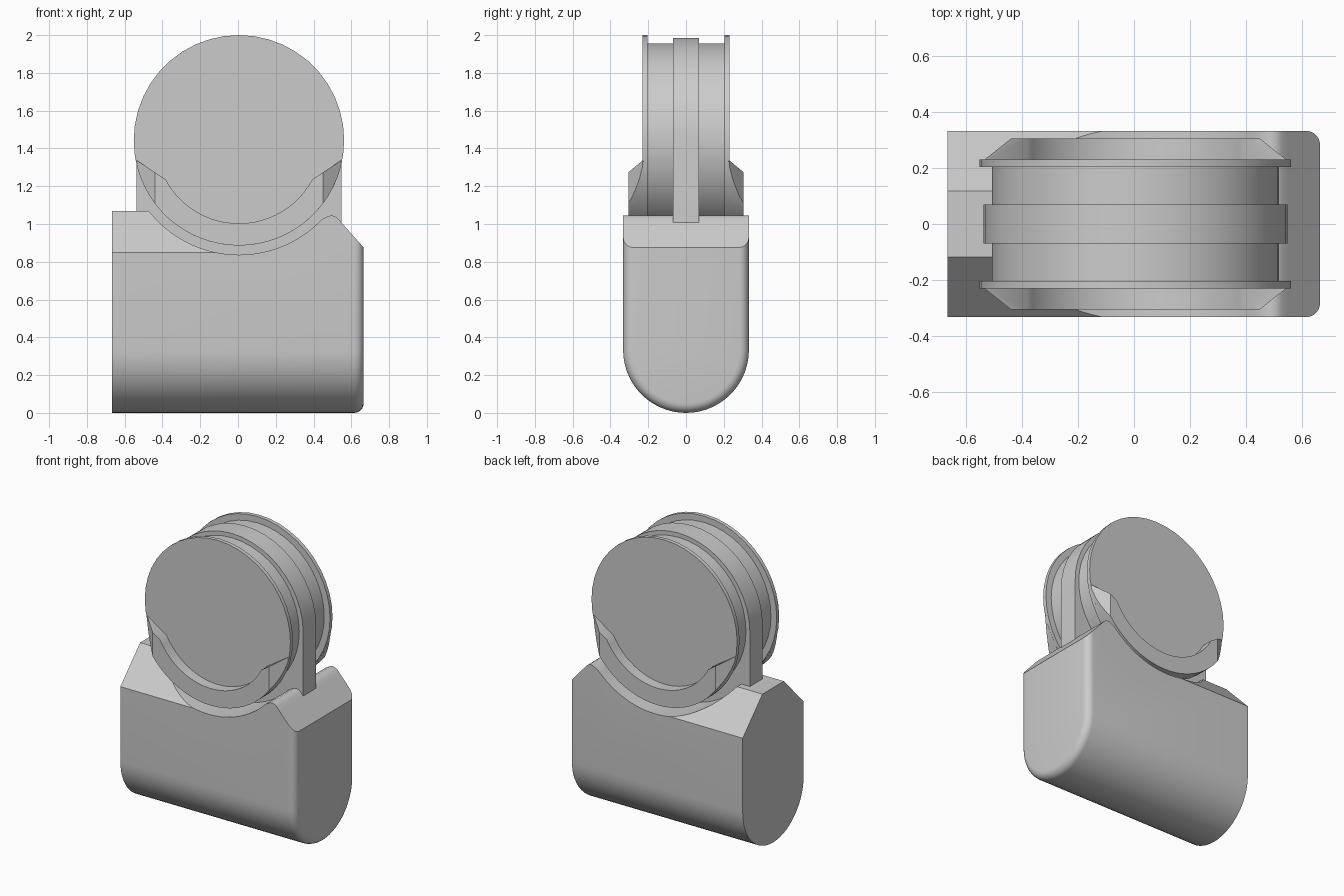
import bpy, bmesh
from math import sin, cos, pi, radians
from mathutils import Vector

cube = bpy.data.objects.get("Cube")
if cube:
    bpy.data.objects.remove(cube)

grey = bpy.data.materials.new("plain grey")
grey.use_nodes = True
grey.diffuse_color = (0.6, 0.6, 0.6, 1)
grey.node_tree.nodes["Principled BSDF"].inputs["Base Color"].default_value = (0.6, 0.6, 0.6, 1)

CX, CZ = 0.005, 1.443      # wheel axis


def arc(r, start, end, n, cx=CX, cz=CZ):
    angles = [radians(start + (end - start) * i / n) for i in range(n + 1)]
    return [(cx + r * cos(a), cz + r * sin(a)) for a in angles]


def circle(r):
    return arc(r, 90, 450, 44)[:-1]


def finish(name, bm):
    bmesh.ops.recalc_face_normals(bm, faces=bm.faces)
    mesh = bpy.data.meshes.new(name)
    bm.to_mesh(mesh)
    bm.free()
    mesh.materials.append(grey)
    ob = bpy.data.objects.new(name, mesh)
    bpy.context.collection.objects.link(ob)
    return ob


def loft(rings):
    """Closed skin through matching rings of points."""
    bm = bmesh.new()
    loops = [[bm.verts.new(p) for p in ring] for ring in rings]
    n = len(loops[0])
    for a, b in zip(loops, loops[1:]):
        for i in range(n):
            j = (i + 1) % n
            bm.faces.new((a[i], a[j], b[j], b[i]))
    bm.faces.new(loops[0])
    bm.faces.new(loops[-1])
    return bm


def prism(profile, y0, y1):
    return loft([[(x, y, z) for x, z in profile] for y in (y0, y1)])


def activate(ob):
    bpy.ops.object.select_all(action='DESELECT')
    ob.select_set(True)
    bpy.context.view_layer.objects.active = ob


def smooth(ob, angle=30):
    activate(ob)
    bpy.ops.object.shade_smooth_by_angle(angle=radians(angle))


def cut(ob, cutter, operation):
    mod = ob.modifiers.new("cut", 'BOOLEAN')
    mod.object, mod.operation, mod.solver = cutter, operation, 'EXACT'
    activate(ob)
    bpy.ops.object.modifier_apply(modifier=mod.name)
    bpy.data.objects.remove(cutter)


def mirror_y(ob):
    mod = ob.modifiers.new("mirror", 'MIRROR')
    mod.use_axis = (False, True, False)
    activate(ob)
    bpy.ops.object.modifier_apply(modifier=mod.name)


# Body: round-bottomed block with a rounded +x end
R, B = 0.333, 0.05


def body_ring(x, inset):
    r = R - inset
    section = [(r, 1.3)] + arc(r, 0, -180, 28, 0, R) + [(-r, 1.3)]
    return [(x, y, z) for y, z in section]


rings = [body_ring(-0.667, 0)]
for i in range(7):
    t = i / 6 * pi / 2
    rings.append(body_ring(0.665 - B + B * sin(t), B * (1 - cos(t))))
body = finish("body", loft(rings))

# Side outline: flat left shoulder, round saddle, rounded peak and slope
outline = [(-1, 1.07), (-1, -0.1), (1, -0.1), (1, 0.50), (0.55, 1.005),
           (0.527, 1.031), (0.513, 1.041), (0.497, 1.045), (0.48, 1.043), (0.462, 1.034)]
outline += arc(0.606, 316, 218, 32)
cut(body, finish("outline_cutter", prism(outline, -1, 1)), 'INTERSECT')

# Chamfers along the left shoulder
for side in (-1, 1):
    wedge = [(side * 0.433, 0.745), (side * 0.02, 1.17), (side * 0.433, 1.17)]
    ends = [[(x, y, z) for y, z in wedge] for x in (-1, 0)]
    cut(body, finish("chamfer_cutter", loft(ends)), 'DIFFERENCE')
smooth(body)

# Wheel drum and its two end flanges
smooth(finish("drum", prism(circle(0.513), -0.21, 0.21)))
flange = finish("flanges", prism(circle(0.557), -0.23, -0.203))
mirror_y(flange)
smooth(flange)

# Central strap over the drum, running straight down into the body
strap = arc(0.543, 0, 180, 22) + [(CX - 0.543, 0.8), (CX + 0.543, 0.8)]
smooth(finish("strap", prism(strap, -0.07, 0.07)))

# Crescent brackets outside the flanges, with slanted ends
crescent = arc(0.557, 190.5, 349.5, 30) + arc(0.44, 332, 208, 24)
bm = prism(crescent, -0.305, -0.225)
for side in (-1, 1):
    result = bmesh.ops.bisect_plane(
        bm, geom=bm.verts[:] + bm.edges[:] + bm.faces[:],
        plane_co=Vector((CX + side * 0.54, -0.23, 0)),
        plane_no=Vector((side * 0.075, -0.095, 0)), clear_outer=True)
    edges = [e for e in result["geom_cut"] if isinstance(e, bmesh.types.BMEdge)]
    bmesh.ops.holes_fill(bm, edges=edges)
brackets = finish("brackets", bm)
mirror_y(brackets)
smooth(brackets)
